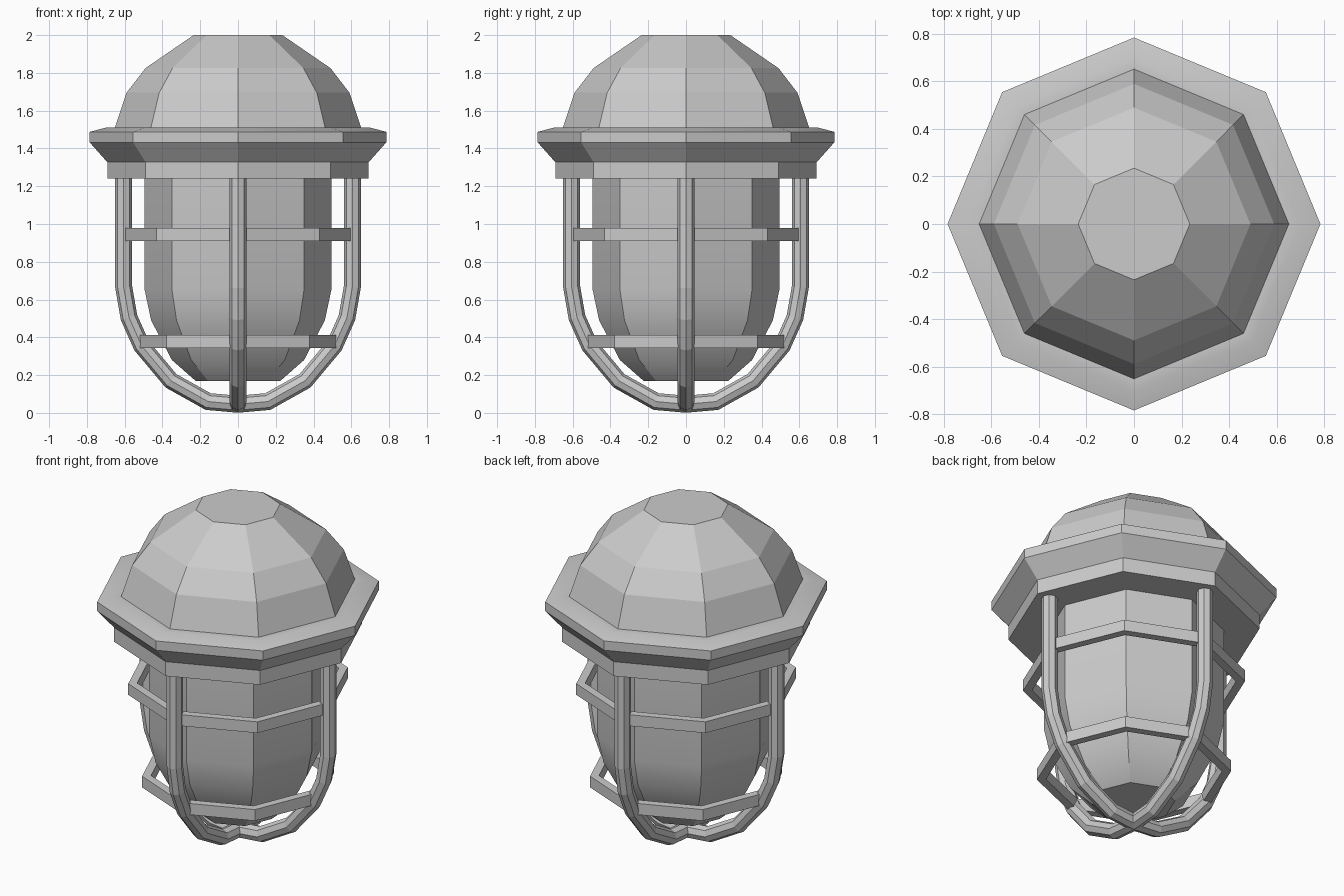
import bpy, bmesh
from math import sin, cos, pi, radians, atan2
from mathutils import Vector

if "Cube" in bpy.data.objects:
    bpy.data.objects.remove(bpy.data.objects["Cube"])

SIDES = 8


def finish(bm, name, angle=None):
    bmesh.ops.recalc_face_normals(bm, faces=bm.faces)
    me = bpy.data.meshes.new(name)
    bm.to_mesh(me)
    bm.free()
    ob = bpy.data.objects.new(name, me)
    bpy.context.collection.objects.link(ob)
    if angle:
        bpy.ops.object.select_all(action='DESELECT')
        ob.select_set(True)
        bpy.context.view_layer.objects.active = ob
        bpy.ops.object.shade_smooth_by_angle(angle=radians(angle))
    return ob


def bridge(bm, a, b):
    n = len(a)
    for i in range(n):
        j = (i + 1) % n
        bm.faces.new((a[i], a[j], b[j], b[i]))


def lathe(name, profile, closed=False, angle=None):
    # octagonal turning of (radius, z) points; a closed profile makes a hoop
    bm = bmesh.new()
    loops = [[bm.verts.new((r * cos(2 * pi * i / SIDES), r * sin(2 * pi * i / SIDES), z))
              for i in range(SIDES)] for r, z in profile]
    for a, b in zip(loops, loops[1:]):
        bridge(bm, a, b)
    if closed:
        bridge(bm, loops[-1], loops[0])
    else:
        bm.faces.new(loops[0])
        bm.faces.new(loops[-1])
    return finish(bm, name, angle)


def cage_bar(name, half, radius, spin):
    # mitred octagonal tube along a U-shaped path in a vertical plane
    path = [Vector((-x, z)) for x, z in half] + [Vector(p) for p in half[-2::-1]]
    bm = bmesh.new()
    loops = []
    for k, p in enumerate(path):
        d1 = (p - path[k - 1]).normalized() if k else None
        d2 = (path[k + 1] - p).normalized() if k < len(path) - 1 else d1
        d1 = d1 or d2
        t = (d1 + d2).normalized()
        n = Vector((-t.y, t.x)) / t.dot(d1)
        loop = []
        for i in range(8):
            a = 2 * pi * i / 8
            q = p + n * radius * cos(a)
            loop.append(bm.verts.new((q.x, radius * sin(a), q.y)))
        loops.append(loop)
    for a, b in zip(loops, loops[1:]):
        bridge(bm, a, b)
    bm.faces.new(loops[0])
    bm.faces.new(loops[-1])
    ob = finish(bm, name)
    ob.rotation_euler.z = spin
    return ob


# domed cap with flared rim and collar
lathe("cap", [(.235, 2.0), (.49, 1.825), (.59, 1.695), (.652, 1.51), (.70, 1.51),
              (.785, 1.488), (.785, 1.432), (.692, 1.327), (.692, 1.24)], angle=16)

# glass globe
lathe("glass", [(.495, 1.25), (.495, .655), (.46, .49), (.35, .28), (.225, .17)], angle=30)

# crossed guard bars
bar = [(.605, 1.25), (.605, .665), (.577, .505), (.51, .355),
       (.355, .17), (.158, .06), (0, .046)]
cage_bar("guard_bar_x", bar, .045, 0)
cage_bar("guard_bar_y", bar, .045, pi / 2)

# horizontal guard hoops
for name, r, z in (("upper_hoop", .612, .945), ("lower_hoop", .535, .378)):
    lathe(name, [(r, z - .034), (r, z + .034), (r - .05, z + .034), (r - .05, z - .034)], closed=True)
